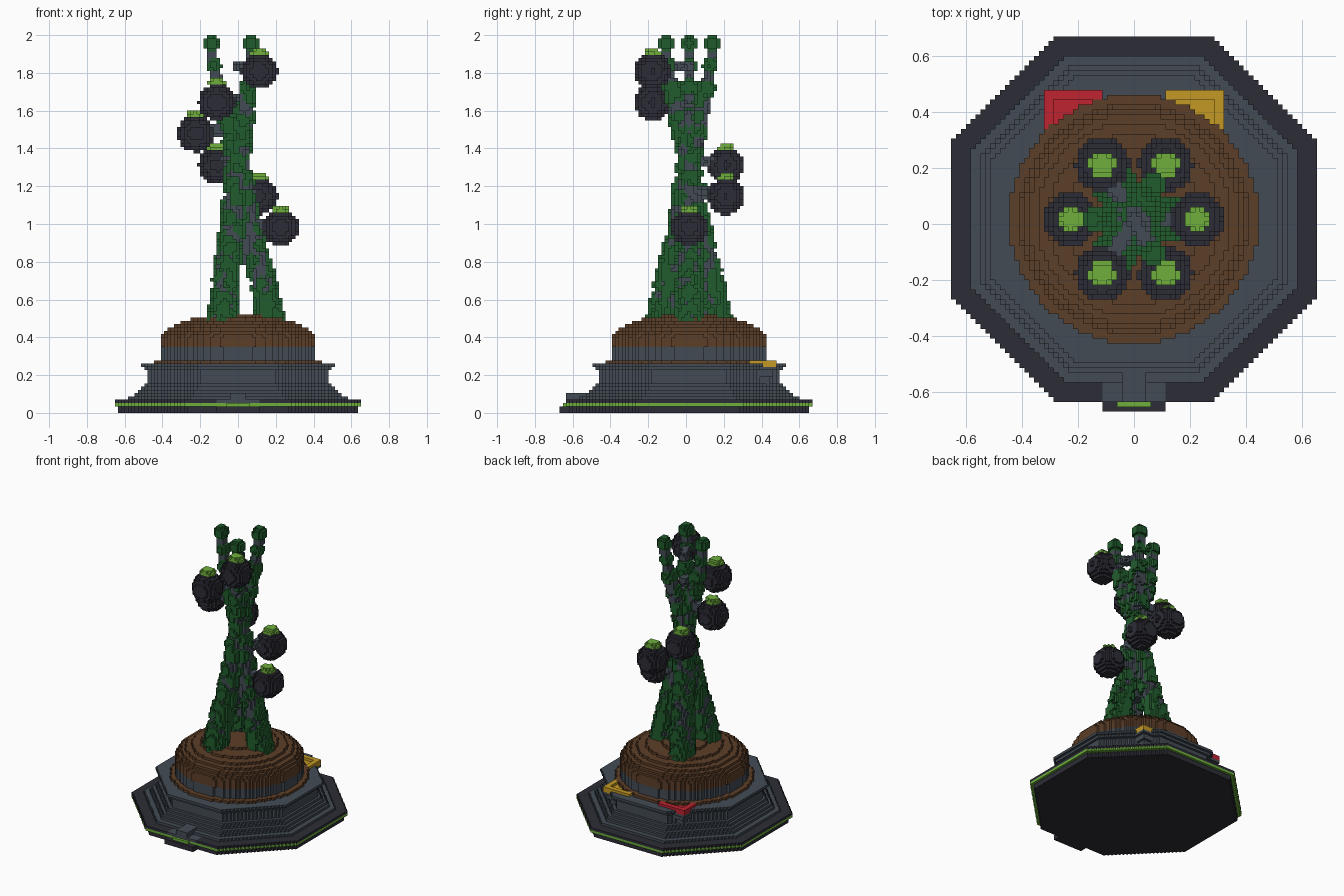
import bpy, bmesh, math, random
from mathutils import Vector

if "Cube" in bpy.data.objects:
    bpy.data.objects.remove(bpy.data.objects["Cube"])

V = 2 / 115                      # block size
rng = random.Random(4)
cells = {}                       # (i, j, k) -> (part, material)

COLOURS = {
    "charcoal": (44, 44, 54), "slate": (66, 75, 84), "soil_brown": (92, 62, 40),
    "moss_green": (33, 92, 45), "bright_green": (110, 175, 60),
    "red": (190, 35, 48), "amber": (196, 152, 36),
}


def linear(c):
    c /= 255
    return c / 12.92 if c <= 0.04045 else ((c + 0.055) / 1.055) ** 2.4


def make_material(name, rgb):
    mat = bpy.data.materials.new(name)
    mat.use_nodes = True
    colour = (*[linear(c) for c in rgb], 1)
    mat.diffuse_color = colour
    bsdf = mat.node_tree.nodes["Principled BSDF"]
    bsdf.inputs["Base Color"].default_value = colour
    bsdf.inputs["Roughness"].default_value = 0.8
    return mat


materials = {n: make_material(n, c) for n, c in COLOURS.items()}


# ---- block shapes ----
def box(part, mat, xs, ys, zs, test=lambda i, j, k: True):
    for i in range(xs[0], xs[1] + 1):
        for j in range(ys[0], ys[1] + 1):
            for k in range(zs[0], zs[1] + 1):
                if test(i, j, k):
                    cells[i, j, k] = (part, mat)


def octagon(part, mat, k, half):
    n = int(half)
    box(part, mat, (-n, n), (-n, n), (k, k),
        lambda i, j, k: abs(i) + abs(j) <= half * math.sqrt(2))


def disc(part, mat, k, radius, cx=0, cy=0):
    n = int(radius) + 1
    x, y = round(cx), round(cy)
    box(part, mat, (x - n, x + n), (y - n, y + n), (k, k),
        lambda i, j, k: math.hypot(i - cx, j - cy) <= radius)


def ball(part, mat, centre, radius, test=lambda i, j, k: True):
    c = Vector(centre) / V - Vector((0, 0, 0.5))
    r = radius / V
    spans = [(math.floor(a - r), math.ceil(a + r)) for a in c]
    box(part, mat, *spans,
        lambda i, j, k: (Vector((i, j, k)) - c).length <= r and test(i, j, k))


def ramp(points, z):
    """Linear interpolation in a list of (height, value) pairs."""
    for (z0, a), (z1, b) in zip(points, points[1:]):
        if z <= z1:
            return a + (b - a) * max(0, (z - z0) / (z1 - z0))
    return points[-1][1]


# ---- plinth: dark rim with a bright line, stepped slate base ----
for k, half in enumerate([36.5, 36.5, 37.5, 37.5]):
    octagon("rim", "bright_green" if k == 2 else "charcoal", k, half)
for k, half in enumerate([33.5, 31.5, 30.5, 29.5, 28.5] + [27.5] * 4 + [28.5, 29.5], 4):
    octagon("base", "slate", k, half)

# ---- entrance step at the front ----
box("front_step", "charcoal", (-6, 6), (-39, -37), (0, 1))
box("front_step", "bright_green", (-3, 3), (-38, -38), (2, 2))
box("front_step", "slate", (-6, 6), (-37, -34), (3, 3))
box("front_step", "slate", (-2, 2), (-37, -28), (4, 5))

# ---- two corner trays on tapering brackets at the back ----
for side, mat, name in ((-1, "red", "right"), (1, "amber", "left")):
    xs = sorted((side * 7, side * 18))
    inner = sorted((side * 9, side * 16))
    for k in range(8, 15):
        cut = (14 - k) // 2
        bx = sorted((side * 7, side * (18 - cut)))
        box(name + "_bracket", "slate", bx, (17, 26 - cut), (k, k))
    box(name + "_tray", mat, xs, (17, 26), (14, 15))
    for cell in [c for c in cells if c[2] == 15 and cells[c][0] == name + "_tray"]:
        if inner[0] <= cell[0] <= inner[1] and 19 <= cell[1] <= 24:
            del cells[cell]

# ---- planter and soil dome ----
disc("soil_ring", "soil_brown", 15, 25.5)
for k in range(16, 20):
    disc("planter", "slate", k, 23.5)
for k in range(20, 30):
    disc("soil", "soil_brown", k, 23.6 * math.sqrt(1 - (max(0, k - 22) / 7.5) ** 2))

# ---- three stems that cross in the middle and part again at the top ----
REACH = [(0.47, 0.175), (0.75, 0.12), (1.0, 0.055), (1.3, 0.01),
         (1.5, -0.045), (1.7, -0.1), (1.9, -0.14), (2.0, -0.145)]
GIRTH = [(0.47, 0.068), (0.8, 0.058), (1.2, 0.052), (1.6, 0.045), (1.8, 0.03), (2.0, 0.028)]
ANGLES = [math.radians(a) for a in (0, 120, 240)]


def stem_point(angle, z):
    r = ramp(REACH, z)
    return Vector((r * math.cos(angle), r * math.sin(angle), z))


for k in range(45, 92):
    disc("trunk_core", "slate", k, ramp([(45, 2.5), (55, 3.6), (92, 3)], k))
for a in ANGLES:
    for k in range(26, 114):
        z = (k + 0.5) * V
        p = stem_point(a, z) / V
        disc("stems", "slate", k, ramp(GIRTH, z) / V, p.x, p.y)

# ---- moss: thin seeded patches on the stems, with knobs near the tips ----
for a in ANGLES:
    def near_stem(i, j, k):
        z = (k + 0.5) * V
        p = stem_point(a, z) / V
        return 25 < k < 115 and math.hypot(i - p.x, j - p.y) <= ramp(GIRTH, z) / V + 0.9

    for n in range(46):
        z = 0.5 + 1.25 * (n / 46) ** 1.7
        turn = n * 2.4 + rng.uniform(-0.5, 0.5)
        g = ramp(GIRTH, z)
        spot = stem_point(a, z) + Vector((math.cos(turn), math.sin(turn), 0)) * g
        ball("moss", "moss_green", spot, rng.uniform(0.035, 0.055), near_stem)
    for z, r in ((1.5, 0.05), (1.72, 0.052), (1.84, 0.042), (1.955, 0.045)):
        ball("moss", "moss_green", stem_point(a, z), r)

# ---- six dark fruits winding up the trunk, each with a bright crown ----
for n in range(6):
    a = math.radians(60 * n)
    z = 0.98 + 0.166 * n
    out = Vector((math.cos(a), math.sin(a), 0))
    for s in range(16):
        ball("fruit_stalks", "slate", out * (0.01 * s) + Vector((0, 0, z + 0.02)), 0.03)
    c = out * 0.225 + Vector((0, 0, z))
    ball("fruits", "charcoal", c, 0.097)
    x, y, k = c.x / V, c.y / V, round(z / V)
    disc("fruit_crowns", "bright_green", k + 5, 2.7, x, y)
    disc("fruit_crowns", "bright_green", k + 6, 2.2, x, y)

# ---- turn the blocks into one mesh per part, skipping hidden faces ----
SIDES = []
for axis in range(3):
    u, w = (axis + 1) % 3, (axis + 2) % 3
    for sign in (-1, 1):
        corners = []
        for cu, cw in ((-1, -1), (1, -1), (1, 1), (-1, 1))[::sign]:
            c = [0, 0, 0]
            c[axis], c[u], c[w] = sign, cu, cw
            corners.append(tuple(x // 2 + 1 if x > 0 else 0 for x in c))
        step = [0, 0, 0]
        step[axis] = sign
        SIDES.append((step, corners))

parts = {}
for cell, (part, mat) in cells.items():
    parts.setdefault(part, {})[cell] = mat

for part, blocks in parts.items():
    mesh = bpy.data.meshes.new(part)
    slots = sorted(set(blocks.values()))
    for s in slots:
        mesh.materials.append(materials[s])
    bm = bmesh.new()
    verts = {}
    for (i, j, k), mat in blocks.items():
        for (di, dj, dk), corners in SIDES:
            if (i + di, j + dj, k + dk) in cells:
                continue
            quad = []
            for a, b, c in corners:
                key = (i + a, j + b, k + c)
                if key not in verts:
                    verts[key] = bm.verts.new(
                        ((key[0] - 0.5) * V, (key[1] + 0.5) * V, key[2] * V))
                quad.append(verts[key])
            bm.faces.new(quad).material_index = slots.index(mat)
    bm.to_mesh(mesh)
    bm.free()
    bpy.context.collection.objects.link(bpy.data.objects.new(part, mesh))
